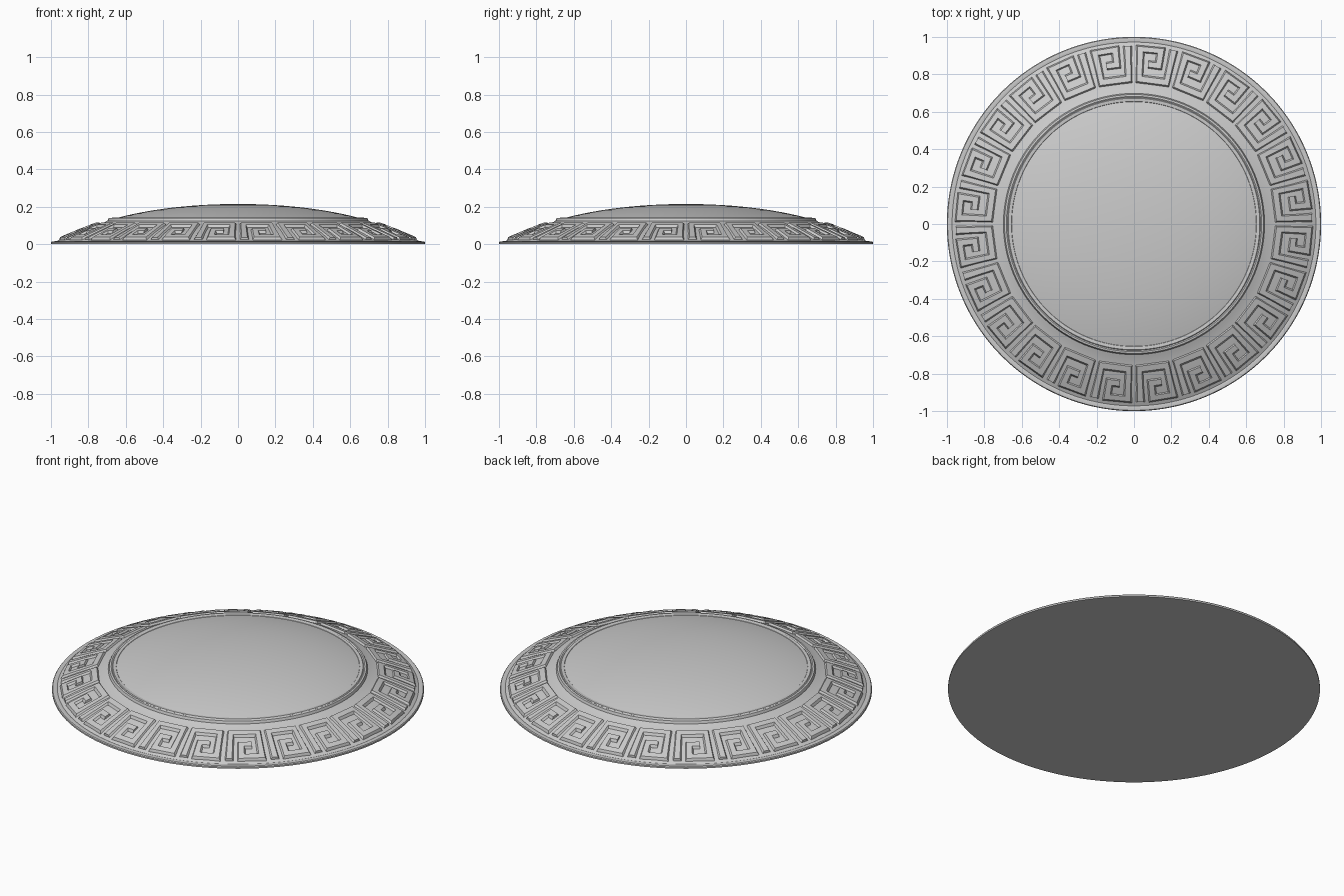
import bpy, bmesh
from math import sin, cos, pi, radians
from mathutils import Vector

if "Cube" in bpy.data.objects:
    bpy.data.objects.remove(bpy.data.objects["Cube"])

SEG = 144
KEYS = 24
MID_R = 0.86


def dome(r):
    """Height of the shallow dome at radius r."""
    return 0.215 - 0.153 * r ** 2 - 0.0574 * r ** 4


def finish(name, bm):
    bmesh.ops.recalc_face_normals(bm, faces=bm.faces)
    me = bpy.data.meshes.new(name)
    bm.to_mesh(me)
    bm.free()
    ob = bpy.data.objects.new(name, me)
    bpy.context.collection.objects.link(ob)
    bpy.ops.object.select_all(action='DESELECT')
    ob.select_set(True)
    bpy.context.view_layer.objects.active = ob
    bpy.ops.object.shade_smooth_by_angle(angle=radians(25))
    return ob


def revolve(name, profile, closed=False):
    """Spin an (r, z) profile about z; points on the axis become poles."""
    bm = bmesh.new()
    rings = []
    for r, z in profile:
        if r < 1e-6:
            rings.append([bm.verts.new((0, 0, z))] * SEG)
        else:
            rings.append([bm.verts.new((r * cos(2 * pi * i / SEG), r * sin(2 * pi * i / SEG), z))
                          for i in range(SEG)])
    pairs = list(zip(rings, rings[1:]))
    if closed:
        pairs.append((rings[-1], rings[0]))
    for a, b in pairs:
        for i in range(SEG):
            j = (i + 1) % SEG
            bm.faces.new(list(dict.fromkeys((a[i], a[j], b[j], b[i]))))
    return finish(name, bm)


# Domed body: centre, sunken frieze ground, flat outer lip, flat underside
profile = [(0.05 * i, dome(0.05 * i)) for i in range(14)]
profile += [(0.69, dome(0.69))]
profile += [(r, dome(r) - 0.005) for r in (0.71, 0.75, 0.79, 0.83, 0.87, 0.91, 0.94, 0.96)]
profile += [(0.972, 0.014), (0.98, 0.016), (0.996, 0.014), (1.0, 0.009), (1.0, 0.0), (0.0, 0.0)]
revolve("domed_body", profile)

# Raised ring around the centre
revolve("inner_ring", [(0.645, 0.130), (0.655, 0.141), (0.672, 0.142), (0.676, 0.138), (0.682, 0.141),
                       (0.692, 0.139), (0.698, 0.126), (0.698, 0.110)], closed=True)

# Meander path: (tangential position, radius), outer foot first, spiralling inward
path = [Vector(p) for p in ((-0.081, 0.952), (-0.081, 0.776), (0.081, 0.776), (0.081, 0.936),
                            (-0.020, 0.936), (-0.020, 0.856), (0.036, 0.856))]


def mitre_offsets(pts):
    """Sideways mitre vector at each path point for unit half-width."""
    dirs = [(b - a).normalized() for a, b in zip(pts, pts[1:])]
    norms = [Vector((-d.y, d.x)) for d in dirs]
    out = [norms[0]]
    for a, b in zip(norms, norms[1:]):
        out.append((a + b) / (1 + a.dot(b)))
    return out + [norms[-1]]


# Trapezoid bar section: (half-width side, height above dome)
section = [(-0.021, -0.015), (-0.021, -0.004), (-0.014, 0.008),
           (0.014, 0.008), (0.021, -0.004), (0.021, -0.015)]
offsets = mitre_offsets(path)

bm = bmesh.new()
for k in range(KEYS):
    centre = 2 * pi * (k + 0.5) / KEYS
    rows = []
    for p, o in zip(path, offsets):
        row = []
        for w, h in section:
            q = p + o * w
            a = centre + q.x / MID_R
            row.append(bm.verts.new((q.y * cos(a), q.y * sin(a), max(0.002, dome(q.y) + h))))
        rows.append(row)
    n = len(section)
    for a, b in zip(rows, rows[1:]):
        for i in range(n):
            j = (i + 1) % n
            bm.faces.new((a[i], a[j], b[j], b[i]))
    bm.faces.new(rows[0])
    bm.faces.new(rows[-1])
finish("meander_frieze", bm)
